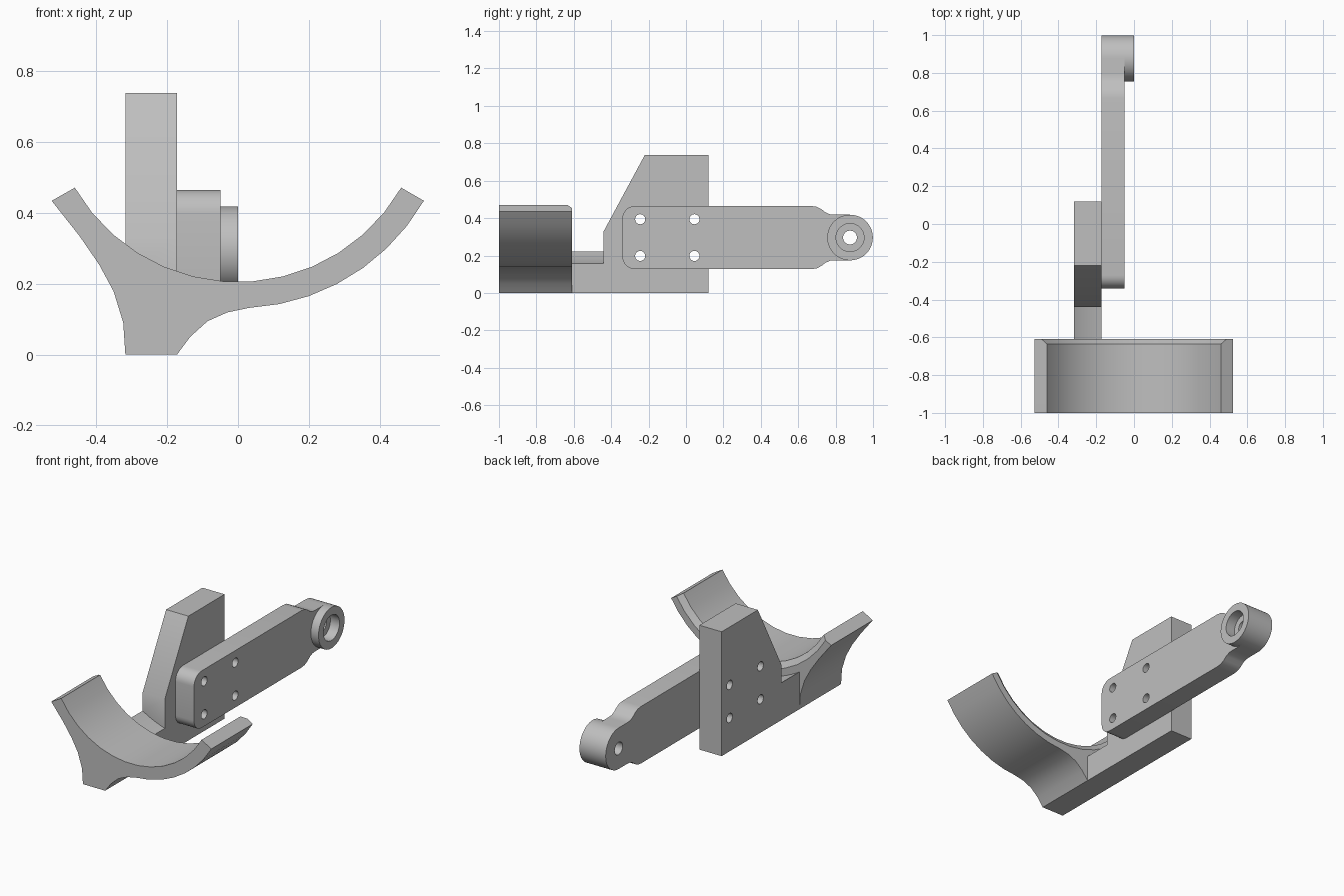
import bpy
import bmesh
from math import radians, cos, sin

cube = bpy.data.objects.get("Cube")
if cube:
    bpy.data.objects.remove(cube, do_unlink=True)

grey = bpy.data.materials.new("light grey")
grey.use_nodes = True
grey.diffuse_color = (0.52, 0.52, 0.52, 1)
grey.node_tree.nodes["Principled BSDF"].inputs["Base Color"].default_value = (0.52, 0.52, 0.52, 1)


def arc(centre, r, start, end, steps):
    """Points along an arc, angles in degrees."""
    angles = [radians(start + (end - start) * i / steps) for i in range(steps + 1)]
    return [(centre[0] + r * cos(a), centre[1] + r * sin(a)) for a in angles]


def loft(name, rings):
    """Skin equal-length rings of 3D points and cap both ends."""
    bm = bmesh.new()
    loops = [[bm.verts.new(p) for p in ring] for ring in rings]
    n = len(loops[0])
    for a, b in zip(loops, loops[1:]):
        for i in range(n):
            j = (i + 1) % n
            bm.faces.new((a[i], a[j], b[j], b[i]))
    bm.faces.new(loops[0])
    bm.faces.new(loops[-1])
    bmesh.ops.recalc_face_normals(bm, faces=bm.faces)
    mesh = bpy.data.meshes.new(name)
    bm.to_mesh(mesh)
    bm.free()
    mesh.materials.append(grey)
    obj = bpy.data.objects.new(name, mesh)
    bpy.context.collection.objects.link(obj)
    return obj


def prism_x(name, profile, x0, x1):
    return loft(name, [[(x, y, z) for y, z in profile] for x in (x0, x1)])


def rod_x(name, centre, r, x0, x1, sides=48):
    return prism_x(name, arc(centre, r, 0, 360, sides)[:-1], x0, x1)


def activate(obj):
    bpy.ops.object.select_all(action='DESELECT')
    obj.select_set(True)
    bpy.context.view_layer.objects.active = obj


def cut(obj, cutters):
    for cutter in cutters:
        mod = obj.modifiers.new("cut", 'BOOLEAN')
        mod.operation = 'DIFFERENCE'
        mod.solver = 'EXACT'
        mod.object = cutter
        activate(obj)
        bpy.ops.object.modifier_apply(modifier=mod.name)


# Cradle: round trough on a flared foot, inner rim chamfered at the back
AXIS = (0, 0.737)
R_IN, R_OUT = 0.532, 0.606
outside = arc(AXIS, R_OUT, -30, -87, 7) + [
    (-0.03, 0.119), (-0.086, 0.094), (-0.135, 0.05), (-0.172, 0),
    (-0.318, 0), (-0.324, 0.09), (-0.351, 0.178), (-0.392, 0.254),
    (-0.447, 0.334), (-0.526, 0.434)]


def cradle_ring(y, r):
    return [(x, y, z) for x, z in outside + arc(AXIS, r, -150, -30, 13)]


cradle = loft("cradle", [cradle_ring(-1, R_IN), cradle_ring(-0.635, R_IN),
                         cradle_ring(-0.61, R_IN + 0.033)])

# Upright bracket: slanted plate with a low bar joining the cradle
BACK, MID, FRONT = -0.318, -0.172, -0.05
bracket = prism_x("upright_bracket", [(-0.61, 0), (0.12, 0), (0.12, 0.738), (-0.22, 0.738),
                                      (-0.44, 0.33), (-0.61, 0.33)], BACK, MID)
trough = arc(AXIS, R_OUT, 0, 360, 96)[:-1]
trough_cutter = loft("trough_cutter", [[(x, y, z) for x, z in trough] for y in (-0.7, -0.44)])

# Arm: rounded end, necked down to the eye; half profile mirrored about its centre line
EYE = (0.877, 0.296)
EYE_R = 0.122
upper = arc((-0.272, 0.396), 0.069, 180, 90, 8) + [
    (0.665, 0.465), (0.698, 0.461), (0.725, 0.447), (0.745, 0.431), (0.77, 0.42), (0.80, 0.418)]
upper += arc(EYE, EYE_R, 90, 0, 12)
lower = [(y, 2 * EYE[1] - z) for y, z in reversed(upper[:-1])]
arm = prism_x("arm", upper + lower, MID, FRONT)

# Raised boss around the eye
boss = rod_x("eye_boss", EYE, EYE_R, FRONT, 0)

# Screw holes, eye hole and its counterbore
screws = [rod_x("screw_cutter", (y, z), 0.027, -0.5, 0.2, 24)
          for y in (-0.245, 0.045) for z in (0.198, 0.394)]
bore = [rod_x("bore_cutter", EYE, 0.037, -0.5, 0.2, 32),
        rod_x("counterbore_cutter", EYE, 0.075, -0.06, 0.2)]
cut(bracket, [trough_cutter] + screws)
cut(arm, screws + bore)
cut(boss, bore[1:])
for cutter in screws + bore + [trough_cutter]:
    bpy.data.objects.remove(cutter, do_unlink=True)

# Smooth the curved walls, keep edges crisp
for obj in (cradle, bracket, arm, boss):
    activate(obj)
    bpy.ops.object.shade_smooth_by_angle(angle=radians(30))
